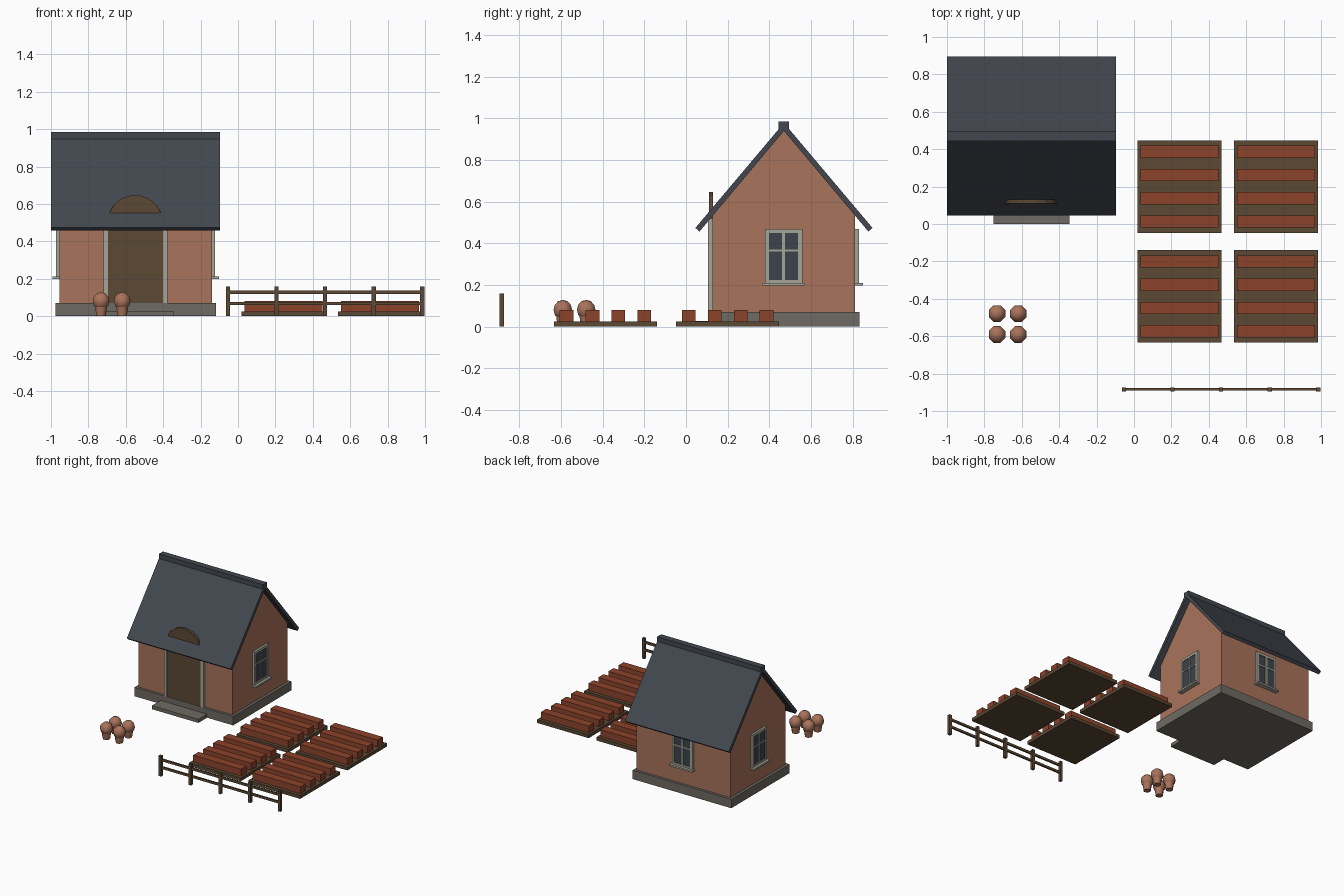
import bpy, bmesh
from math import sin, cos, pi, tan, radians
from mathutils import Matrix, Vector

cube = bpy.data.objects.get("Cube")
if cube:
    bpy.data.objects.remove(cube, do_unlink=True)


def material(name, hex_code):
    """Flat colour from an sRGB hex code, stored as linear values."""
    chans = [int(hex_code[i:i + 2], 16) / 255 for i in (0, 2, 4)]
    col = [c / 12.92 if c < 0.04045 else ((c + 0.055) / 1.055) ** 2.4 for c in chans] + [1]
    m = bpy.data.materials.new(name)
    m.use_nodes = True
    m.diffuse_color = col
    m.node_tree.nodes["Principled BSDF"].inputs["Base Color"].default_value = col
    return m


PLASTER = material("terracotta", "A9735B")
SLATE = material("slate", "42474E")
WOOD = material("brown wood", "5B4835")
CLAY = material("red clay soil", "8C432B")
TRIM = material("pale trim", "A5A598")
STONE = material("grey stone", "6E6A63")
GLASS = material("dark glass", "3D434B")


def finish(name, bm, mat):
    bmesh.ops.recalc_face_normals(bm, faces=bm.faces)
    me = bpy.data.meshes.new(name)
    bm.to_mesh(me)
    bm.free()
    me.materials.append(mat)
    ob = bpy.data.objects.new(name, me)
    bpy.context.collection.objects.link(ob)
    return ob


def add_box(bm, x, y, z):
    """Box from (min, max) ranges on each axis."""
    lo, hi = zip(x, y, z)
    size = [b - a for a, b in zip(lo, hi)]
    mid = [(a + b) / 2 for a, b in zip(lo, hi)]
    bmesh.ops.create_cube(bm, size=1, matrix=Matrix.Translation(mid) @ Matrix.Diagonal((*size, 1)))


def boxes(name, mat, *ranges):
    bm = bmesh.new()
    for r in ranges:
        add_box(bm, *r)
    return finish(name, bm, mat)


def prism(name, mat, points, shift):
    """Extrude a closed outline of 3D points along a vector."""
    bm = bmesh.new()
    face = bm.faces.new([bm.verts.new(p) for p in points])
    out = bmesh.ops.extrude_face_region(bm, geom=[face])
    moved = [v for v in out["geom"] if isinstance(v, bmesh.types.BMVert)]
    bmesh.ops.translate(bm, verts=moved, vec=shift)
    return finish(name, bm, mat)


# House body
CX, CY = -0.547, 0.47
HALF_X, HALF_Y = 0.408, 0.342
SLOPE = tan(radians(50))
EAVE_Z, EAVE_Y = 0.457, 0.405          # lower inner edge of the roof
wall_top = EAVE_Z + (EAVE_Y - HALF_Y) * SLOPE
peak = EAVE_Z + EAVE_Y * SLOPE
gable = [(-HALF_Y, 0.07), (HALF_Y, 0.07), (HALF_Y, wall_top), (0, peak), (-HALF_Y, wall_top)]
prism("house_walls", PLASTER, [(CX - HALF_X, CY + y, z) for y, z in gable], (2 * HALF_X, 0, 0))
boxes("plinth", STONE, ((-0.977, -0.118), (0.108, 0.832), (0, 0.07)))
boxes("door_step", STONE, ((-0.75, -0.345), (0, 0.112), (0, 0.028)))

# Roof slabs and ridge
for side, name in ((-1, "front_roof"), (1, "back_roof")):
    slab = [(EAVE_Y, EAVE_Z), (EAVE_Y + 0.02, EAVE_Z + 0.017), (0, 0.978), (0, peak)]
    prism(name, SLATE, [(-1, CY + side * y, z) for y, z in slab], (0.905, 0, 0))
boxes("roof_ridge", SLATE, ((-1, -0.095), (CY - 0.025, CY + 0.025), (0.94, 0.985)))

# Arched door, its crown showing through the roof
arc = [(0.148 * cos(pi * i / 9), 0.5 + 0.148 * sin(pi * i / 9)) for i in range(10)]
outline = [(-0.148, 0.07), (0.148, 0.07)] + arc
prism("arched_door", WOOD, [(-0.55 + x, 0.11, z) for x, z in outline], (0, 0.02, 0))
boxes("door_jambs", TRIM, *[((c - 0.012, c + 0.012), (0.106, 0.13), (0.07, 0.52))
                            for c in (-0.708, -0.388)])


# Windows: built facing -y at the origin, then turned onto a wall
def window(name, place, angle):
    w, z0, z1, t = 0.09, 0.205, 0.47, 0.02
    depth, zm = (-0.017, 0.005), 0.365
    parts = [((-w, -w + t), depth, (z0, z1)), ((w - t, w), depth, (z0, z1)),
             ((-w + t, w - t), depth, (z1 - t, z1)), ((-w + t, w - t), depth, (z0, z0 + t)),
             ((-0.007, 0.007), depth, (z0 + t, z1 - t)),
             ((-w + t, w - t), depth, (zm - 0.005, zm + 0.005)),
             ((-0.1, 0.1), (-0.037, 0.005), (0.198, 0.211))]
    frame = boxes(name + "_frame", TRIM, *parts)
    pane = boxes(name + "_glass", GLASS, ((-w + t, w - t), (-0.01, 0.003), (z0 + t, z1 - t)))
    for ob in (frame, pane):
        ob.matrix_world = Matrix.Translation(place) @ Matrix.Rotation(angle, 4, "Z")


window("left_window", (CX + HALF_X, 0.468, 0), pi / 2)
window("right_window", (CX - HALF_X, 0.468, 0), -pi / 2)
window("back_window", (CX, CY + HALF_Y, 0), pi)

# Garden beds with four raised rows each
for i, bx in enumerate((0.243, 0.76)):
    for j, by in enumerate((-0.387, 0.2)):
        tag = ("right", "left")[i] + "_" + ("front", "back")[j]
        boxes(tag + "_bed", WOOD, ((bx - 0.225, bx + 0.225), (by - 0.247, by + 0.247), (0, 0.026)))
        rows = [by + (k - 1.5) * 0.1245 for k in range(4)]
        boxes(tag + "_bed_rows", CLAY, *[((bx - 0.208, bx + 0.208), (y - 0.033, y + 0.033),
                                         (0.02, 0.08)) for y in rows])

# Fence
FY = -0.884
posts = [-0.053 + 0.2595 * k for k in range(5)]
boxes("fence_posts", WOOD, *[((x - 0.011, x + 0.011), (FY - 0.011, FY + 0.011), (0, 0.16))
                             for x in posts])
boxes("fence_rails", WOOD, *[((posts[0], posts[-1]), (FY - 0.006, FY + 0.006), (z - 0.009, z + 0.009))
                             for z in (0.068, 0.128)])

# Potted bushes: tapered pot with a round top
for i, px in enumerate((-0.732, -0.619)):
    for j, py in enumerate((-0.591, -0.479)):
        bm = bmesh.new()
        turn = Matrix.Rotation(pi / 8, 4, "Z")
        spot = Vector((px, py, 0))
        bmesh.ops.create_cone(bm, cap_ends=True, segments=8, radius1=0.027, radius2=0.036, depth=0.06,
                              matrix=Matrix.Translation(spot + Vector((0, 0, 0.03))) @ turn)
        bmesh.ops.create_uvsphere(bm, u_segments=8, v_segments=6, radius=0.048,
                                  matrix=Matrix.Translation(spot + Vector((0, 0, 0.081))) @ turn)
        ob = finish(f"potted_bush_{2 * i + j + 1}", bm, PLASTER)
        bpy.ops.object.select_all(action="DESELECT")
        ob.select_set(True)
        bpy.context.view_layer.objects.active = ob
        bpy.ops.object.shade_smooth_by_angle(angle=radians(50))
